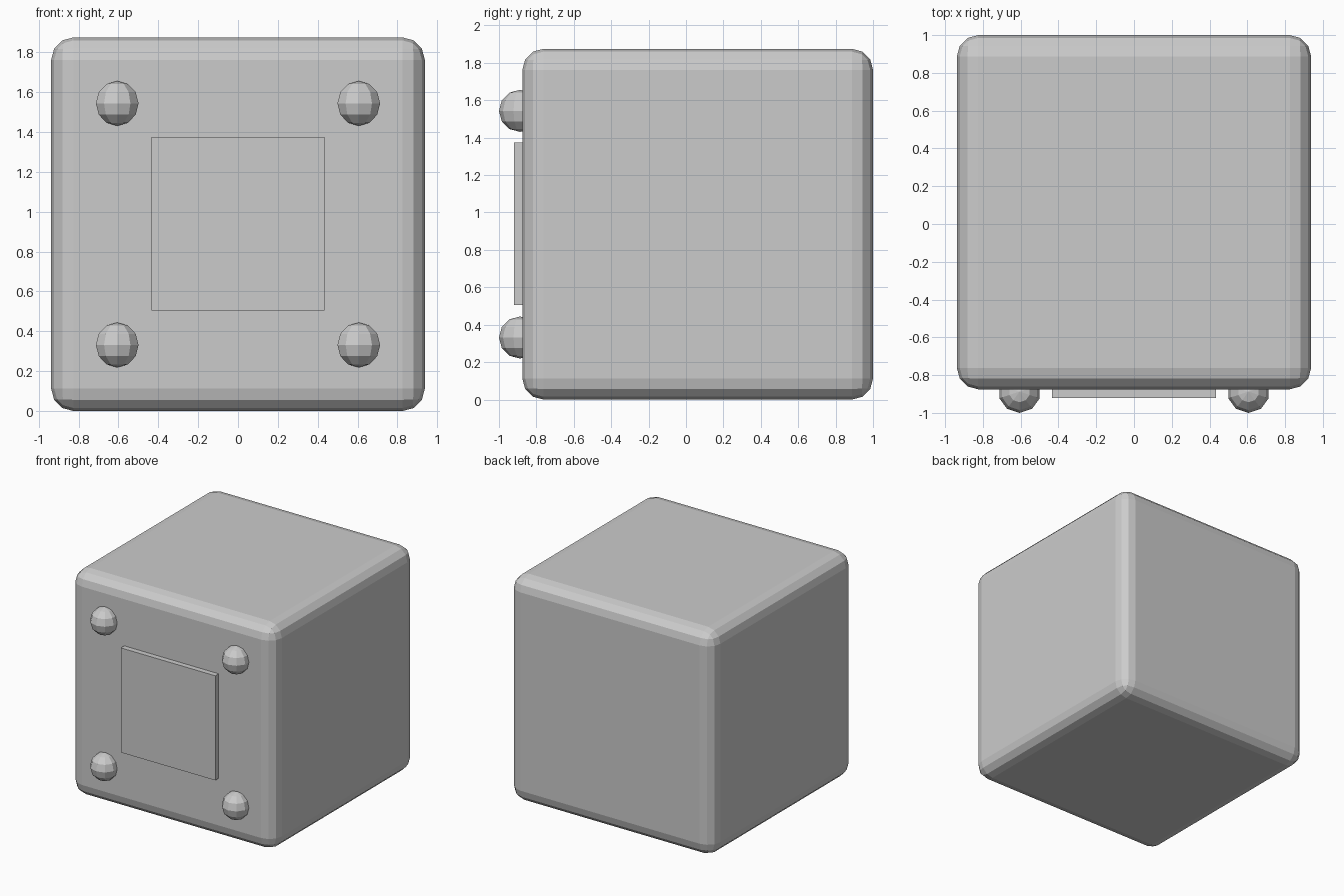
import bpy

if "Cube" in bpy.data.objects:
    bpy.data.objects.remove(bpy.data.objects["Cube"])


def box(name, center, size):
    bpy.ops.mesh.primitive_cube_add(size=1, location=center)
    ob = bpy.context.object
    ob.name = name
    ob.scale = size
    bpy.ops.object.transform_apply(location=False, rotation=False, scale=True)
    return ob


# Rounded block
SIDE = 1.875
MID_Z = SIDE / 2
FRONT = 1 - SIDE
body = box("body", (0, 1 - SIDE / 2, MID_Z), (SIDE, SIDE, SIDE))
bevel = body.modifiers.new("rounded_edges", 'BEVEL')
bevel.width = 0.1125
bevel.segments = 3

# Thin square plate on the front
box("front_panel", (0, FRONT, MID_Z + 0.002), (0.87, 0.09, 0.87))

# Low-poly rivets at the four corners of the front
R = 0.1125
for side, sx in (("left", -1), ("right", 1)):
    for level, sz in (("lower", -1), ("upper", 1)):
        bpy.ops.mesh.primitive_uv_sphere_add(
            segments=10, ring_count=6, radius=R,
            location=(sx * 0.606, -1 + R, MID_Z + sz * 0.606))
        bpy.context.object.name = f"{level}_{side}_rivet"
